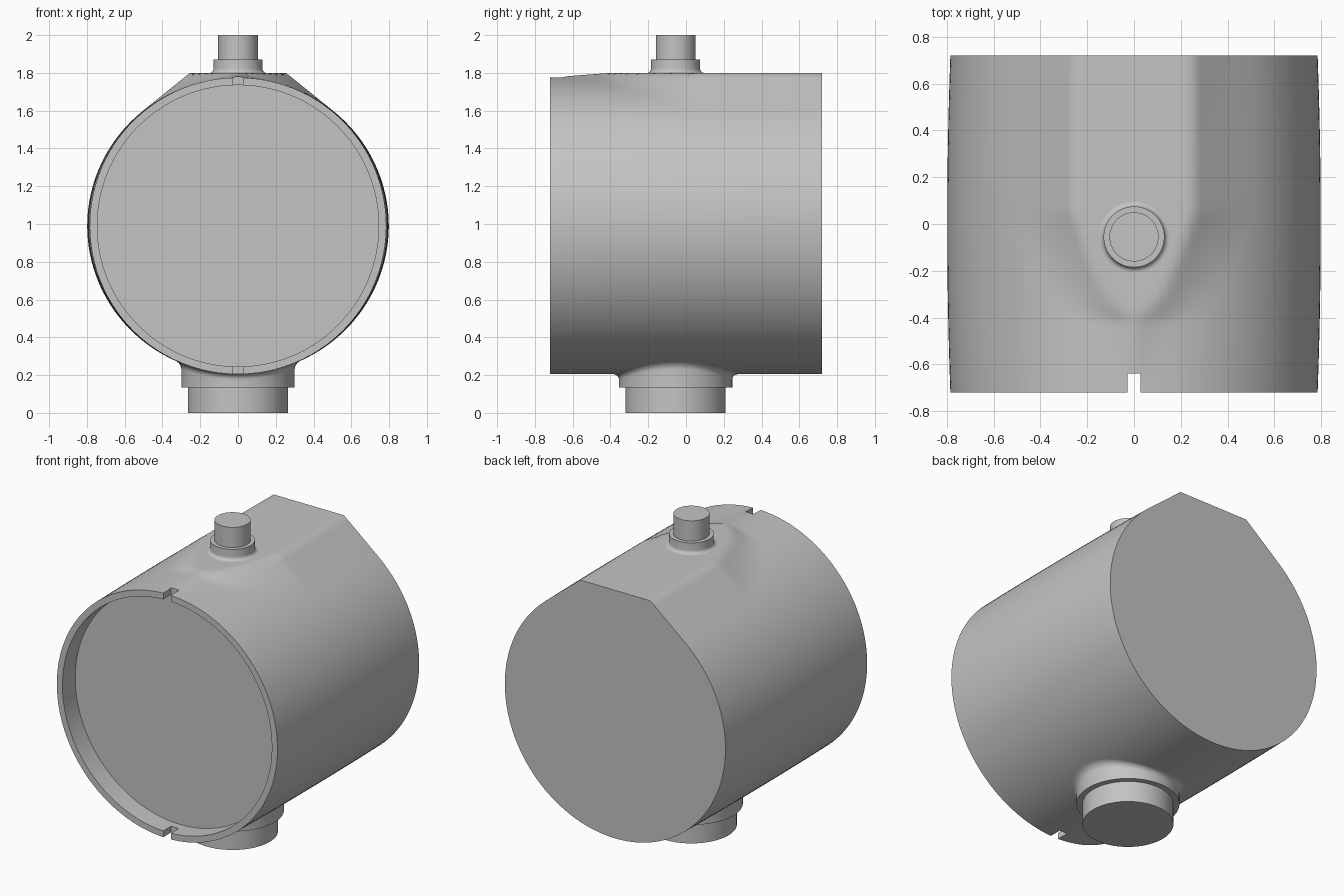
import bpy, bmesh, math
from math import pi, sin, cos, acos, atan2, hypot, sqrt

cube = bpy.data.objects.get("Cube")
if cube:
    bpy.data.objects.remove(cube, do_unlink=True)

grey = bpy.data.materials.new("plain grey")
grey.use_nodes = True
grey.diffuse_color = (0.55, 0.55, 0.55, 1)
grey.node_tree.nodes["Principled BSDF"].inputs["Base Color"].default_value = (0.55, 0.55, 0.55, 1)

R, MID, HALF = 0.785, 0.99, 0.72      # barrel radius, axis height, half length
TOP, FLAT = 0.81, 0.25                # flat top above axis and its half width
PORT_Y = -0.055


def loft(name, rings):
    """Skin a list of closed rings and cap both ends."""
    bm = bmesh.new()
    loops = [[bm.verts.new(p) for p in ring] for ring in rings]
    for a, b in zip(loops, loops[1:]):
        for i in range(len(a)):
            j = (i + 1) % len(a)
            bm.faces.new((a[i], a[j], b[j], b[i]))
    bm.faces.new(loops[0])
    bm.faces.new(loops[-1])
    bmesh.ops.recalc_face_normals(bm, faces=bm.faces)
    mesh = bpy.data.meshes.new(name)
    bm.to_mesh(mesh)
    bm.free()
    obj = bpy.data.objects.new(name, mesh)
    bpy.context.collection.objects.link(obj)
    mesh.materials.append(grey)
    return obj


def smooth(obj):
    bpy.ops.object.select_all(action='DESELECT')
    obj.select_set(True)
    bpy.context.view_layer.objects.active = obj
    bpy.ops.object.shade_smooth_by_angle(angle=math.radians(42))


# Section angles: one sample falls exactly on the flat's corner
CORNER = atan2(TOP, FLAT)
side = [-pi / 2 + (CORNER + pi / 2) * i / 64 for i in range(64)]
side += [CORNER + (pi / 2 - CORNER) * i / 8 for i in range(9)]
ANGLES = side + [pi - a for a in side[-2:0:-1]]


def section_radius(a, y):
    """Circle that is drawn out to a flat top with tangent shoulders."""
    a = a if a <= pi / 2 else pi - a
    w = FLAT * sqrt(min(1, max(0, (y + 0.4) / 0.45)))
    h = TOP + min(0, (y + 0.4) / 0.32) * (TOP - R)
    corner = atan2(h, w)
    tangent = corner - acos(min(1, R / hypot(w, h)))
    if a <= tangent:
        return R
    return R / cos(a - tangent) if a <= corner else h / sin(a)


def swell(y):
    return 1 + 0.017 * (1 - (y / HALF) ** 2)


def section(y):
    return [(section_radius(a, y) * cos(a) * swell(y), y,
             MID + section_radius(a, y) * sin(a)) for a in ANGLES]


def circle(r, y):
    return [(r * cos(a), y, MID + r * sin(a)) for a in ANGLES]


# Barrel body with the shallow front recess
STEPS = 48
rings = [circle(0.745, -0.59), circle(0.745, -HALF)]
rings += [section(-HALF + 2 * HALF * i / STEPS) for i in range(STEPS + 1)]
body = loft("barrel_body", rings)

# Locating notches through the rim, top and bottom
for name, z in (("top_notch_cutter", MID + 0.77), ("bottom_notch_cutter", MID - 0.77)):
    bpy.ops.mesh.primitive_cube_add(size=1, location=(0, -0.69, z))
    cutter = bpy.context.object
    cutter.name = name
    cutter.scale = (0.055, 0.1, 0.12)
    cutter.hide_render = True
    cut = body.modifiers.new(name, 'BOOLEAN')
    cut.operation = 'DIFFERENCE'
    cut.solver = 'EXACT'
    cut.object = cutter
    bpy.ops.object.select_all(action='DESELECT')
    body.select_set(True)
    bpy.context.view_layer.objects.active = body
    bpy.ops.object.modifier_apply(modifier=name)
    bpy.data.objects.remove(cutter, do_unlink=True)
smooth(body)


# Round ports: stepped cylinder blended into the barrel with a fillet
def barrel_bottom(x, y):
    return MID - R * sqrt(1 - (x / (R * swell(y))) ** 2)


def flat_top(x, y):
    return MID + TOP


def port(name, profile, collar, fillet, surface, up):
    n = 96

    def ring(r, height):
        pts = []
        for i in range(n):
            x, y = r * cos(2 * pi * i / n), PORT_Y + r * sin(2 * pi * i / n)
            pts.append((x, y, height(x, y)))
        return pts
    rings = [ring(r, lambda x, y, z=z: z) for r, z in profile]
    for k in range(7):
        t = pi / 2 * k / 6
        rise = fillet * (1 - sin(t)) * up
        rings.append(ring(collar + fillet * (1 - cos(t)),
                          lambda x, y, d=rise: surface(x, y) + d))
    rings.append(ring(collar, lambda x, y: surface(x, y) - 0.03 * up))
    smooth(loft(name, rings))


port("top_stem", [(0.105, 2.0), (0.105, 1.87), (0.13, 1.87)], 0.13, 0.022, flat_top, 1)
port("bottom_foot", [(0.265, 0), (0.265, 0.135), (0.3, 0.135)], 0.3, 0.03, barrel_bottom, -1)
